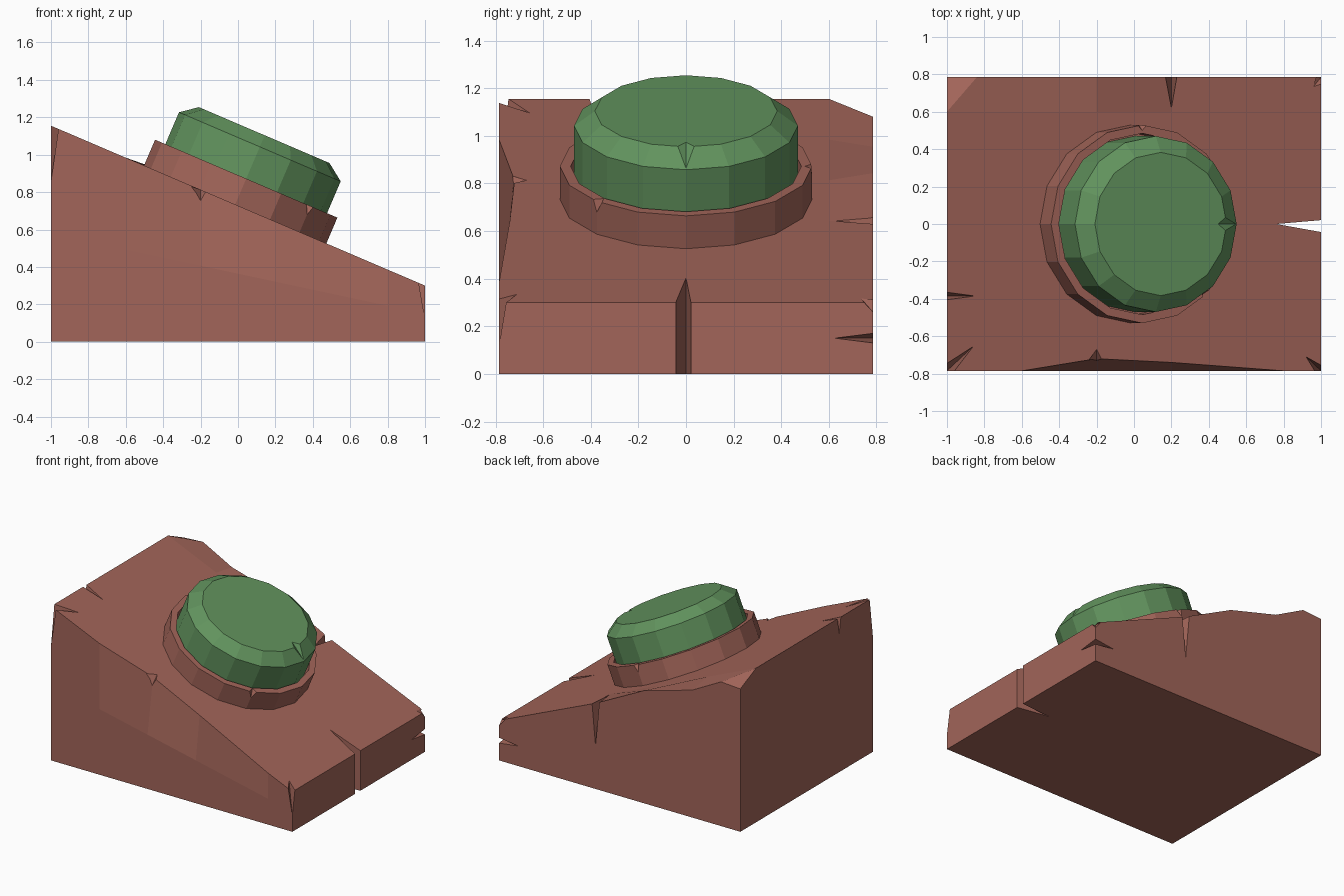
import bpy, bmesh, math
from mathutils import Vector, Matrix

if "Cube" in bpy.data.objects:
    bpy.data.objects.remove(bpy.data.objects["Cube"])

SLOPE, MID, HALF = 0.4275, 0.7275, 0.785
TILT = Matrix.Translation((-0.015, 0, 0.734)) @ Matrix.Rotation(math.atan(SLOPE), 4, 'Y')


def height(x):
    return MID - SLOPE * x


def material(name, color):
    m = bpy.data.materials.new(name)
    m.diffuse_color = (*color, 1)
    m.use_nodes = True
    m.node_tree.nodes["Principled BSDF"].inputs["Base Color"].default_value = m.diffuse_color
    return m


def finish(bm, name, mat=None):
    bmesh.ops.recalc_face_normals(bm, faces=bm.faces)
    me = bpy.data.meshes.new(name)
    bm.to_mesh(me)
    bm.free()
    ob = bpy.data.objects.new(name, me)
    bpy.context.collection.objects.link(ob)
    if mat:
        me.materials.append(mat)
    return ob


def loft(bm, rings, closed):
    # bridge successive closed loops of points and cap the ends
    loops = [[bm.verts.new(p) for p in r] for r in rings]
    n = len(loops[0])
    for a, b in zip(loops, loops[1:]):
        for i in range(n):
            j = (i + 1) % n
            bm.faces.new((a[i], a[j], b[j], b[i]))
    if closed:
        bm.faces.new(loops[0])
        bm.faces.new(loops[-1])


def lathe(name, profile, mat):
    bm = bmesh.new()
    steps = [math.tau * i / 16 for i in range(16)]
    loft(bm, [[TILT @ Vector((r * math.cos(t), r * math.sin(t), z)) for t in steps]
              for r, z in profile], True)
    return finish(bm, name, mat)


def cut(target, cracks, matrix=Matrix()):
    # each crack: edge point, run along one face, run along the other, half width
    bm = bmesh.new()
    for p, a, b, w in cracks:
        p, a, b, w = map(Vector, (p, a, b, w))
        o = -(a + b) * 0.25
        vs = [bm.verts.new(matrix @ q) for q in (p + a, p + b, p + w + o, p - w + o)]
        bmesh.ops.convex_hull(bm, input=vs)
    cutter = finish(bm, target.name + "_crack_cutter")
    cutter.hide_render = True
    cutter.hide_viewport = False
    cutter.display_type = 'WIRE'
    mod = target.modifiers.new("cracks", 'BOOLEAN')
    mod.operation, mod.solver, mod.object = 'DIFFERENCE', 'EXACT', cutter


brown = material("stone_brown", (0.36, 0.13, 0.10))
green = material("button_green", (0.12, 0.29, 0.11))

# Wedge base: station x, front top edge inset, back top edge rise
bm = bmesh.new()
rings = []
for x, inset, rise in ((-1, 0, 0), (-0.6, 0, -0.03), (-0.2, 0.065, 0.03),
                       (0.2, 0.045, 0), (0.8, 0, 0), (1, 0, 0)):
    h = height(x)
    rings.append([(x, -HALF, 0), (x, -HALF, h / 2), (x, inset - HALF, h),
                  (x, 0.6, h), (x, HALF, h + rise), (x, HALF, 0)])
loft(bm, rings, True)

# Broken-off back corner
c = [Vector(v) for v in ((-1, 0.6, 1.155), (-0.84, HALF, 1.08), (-1, HALF, 1.07))]
n = (c[1] - c[0]).cross(c[2] - c[0])
if n.z < 0:
    n.negate()
corner = [(-0.84, 0.6)]
for v in bm.verts:
    if v.co.x < -0.99 and v.co.y > 0.78 and v.co.z > 1:
        v.co.z = 1.07
        low = v
e = next(e for e in low.link_edges if e.other_vert(low).co.x > -0.7)
_, mid = bmesh.utils.edge_split(e, low, 0.4)
mid.co = c[1]
e = next(e for e in low.link_edges if e.other_vert(low).co.y < 0.7)
far = e.other_vert(low)
bmesh.ops.connect_vert_pair(bm, verts=[far, mid])
base = finish(bm, "wedge_base", brown)

cut(base, [
    ((0.2, HALF, height(0.2)), (0, -0.165, 0), (0, 0, -0.32), (0.045, 0, 0)),
    ((-1, -0.385, height(-1)), (0.15, 0, -0.064), (0, 0, -0.12), (0, 0.03, 0)),
    ((-1, -HALF, height(-1)), (0.14, 0.13, -0.06), (0, 0, -0.3), (0.035, -0.035, 0)),
    ((1, -HALF, height(1)), (-0.08, 0.075, 0.034), (0, 0, -0.18), (0.03, 0.03, 0)),
    ((1, HALF, height(1)), (-0.04, -0.05, 0.017), (0, 0, -0.04), (0.06, -0.06, 0)),
    ((1, HALF, 0.15), (0, -0.16, 0), (-0.16, 0, 0), (0, 0, 0.03)),
    ((-0.2, -0.72, height(-0.2)), (0, 0.05, 0), (0, -0.02, -0.07), (0.05, 0, 0)),
])

# Full-height split in the low end
bm = bmesh.new()
tri = ((0.76, 0), (1.05, -0.052), (1.05, 0.025))
loft(bm, [[(x, y, z) for x, y in tri] for z in (-0.1, 1)], True)
split = finish(bm, "split_cutter")
split.hide_render = True
split.display_type = 'WIRE'
mod = base.modifiers.new("split", 'BOOLEAN')
mod.operation, mod.solver, mod.object = 'DIFFERENCE', 'EXACT', split

# Raised ring with recessed socket
ring = lathe("ring", [(0.53, -0.02), (0.53, 0.15), (0.485, 0.15), (0.485, 0.05)], brown)
cut(ring, [
    ((0.375, -0.375, 0.15), (-0.03, 0.03, 0), (0, 0, -0.05), (0.03, 0.03, 0)),
    ((0, 0.53, 0.15), (0, -0.03, 0), (0, 0, -0.05), (0.04, 0, 0)),
], TILT)

# Push button with bevelled top
button = lathe("button", [(0.47, 0.045), (0.47, 0.335), (0.383, 0.402)], green)
cut(button, [((0.383, 0, 0.402), (-0.05, 0, 0), (0.08, 0, -0.062), (0, 0.06, 0))], TILT)
